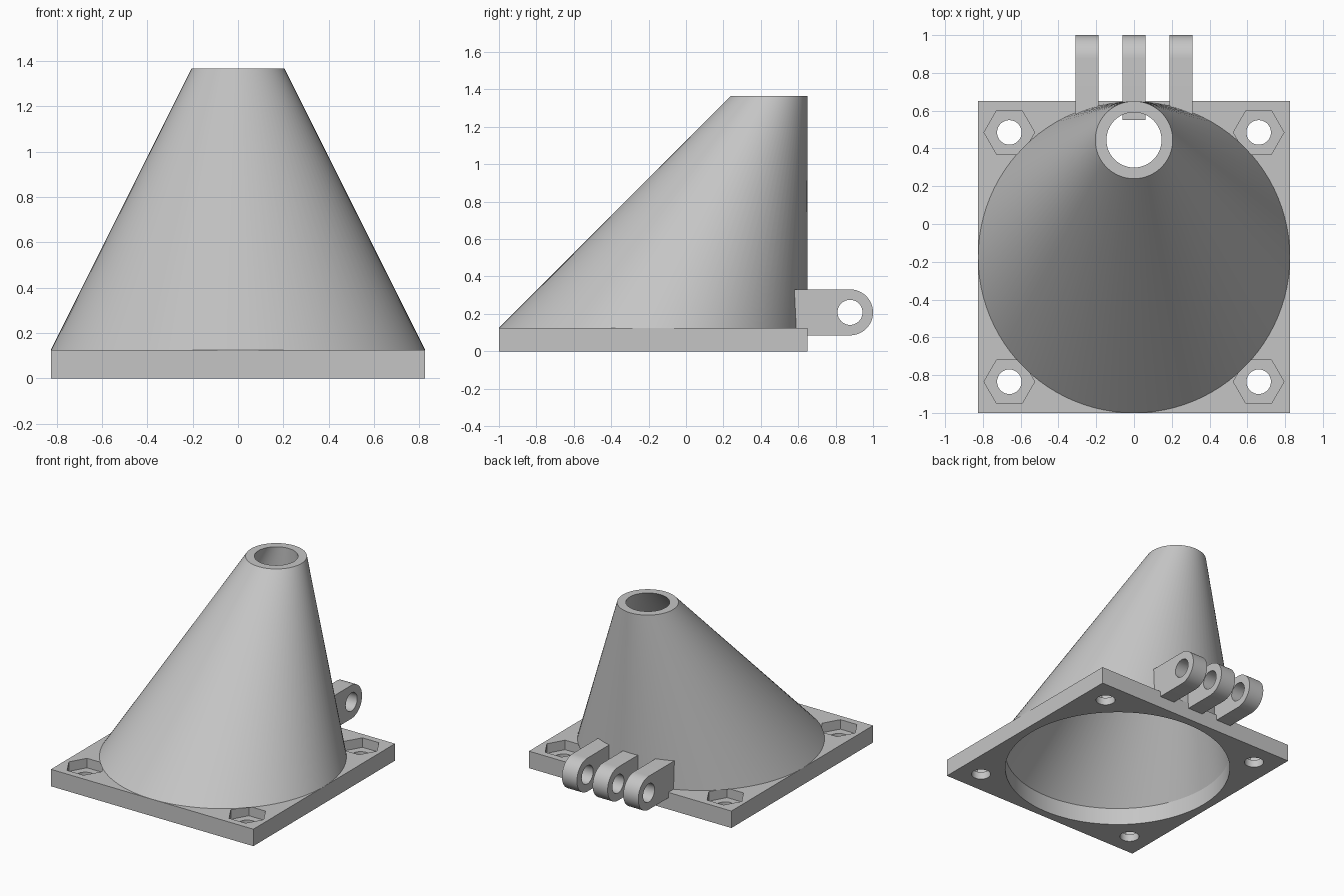
import bpy
import bmesh
import math

cube = bpy.data.objects.get("Cube")
if cube:
    bpy.data.objects.remove(cube, do_unlink=True)

grey = bpy.data.materials.new("light grey")
grey.use_nodes = True
colour = (0.56, 0.56, 0.56, 1)
grey.diffuse_color = colour
grey.node_tree.nodes["Principled BSDF"].inputs["Base Color"].default_value = colour

SEGMENTS = 96
TOP = 1.365        # duct height
PLATE = 0.125      # plate thickness
HALF = 0.825       # plate half width
MOUTH_Y, SPOUT_Y = -0.175, 0.445


def make_object(name, bm):
    bmesh.ops.recalc_face_normals(bm, faces=bm.faces[:])
    mesh = bpy.data.meshes.new(name)
    bm.to_mesh(mesh)
    bm.free()
    mesh.materials.append(grey)
    obj = bpy.data.objects.new(name, mesh)
    bpy.context.collection.objects.link(obj)
    return obj


def select_only(obj):
    bpy.ops.object.select_all(action="DESELECT")
    obj.select_set(True)
    bpy.context.view_layer.objects.active = obj


def smooth(obj):
    select_only(obj)
    bpy.ops.object.shade_smooth_by_angle(angle=math.radians(30))


def ring(bm, y, z, radius):
    angles = [math.tau * i / SEGMENTS for i in range(SEGMENTS)]
    return [bm.verts.new((radius * math.cos(a), y + radius * math.sin(a), z)) for a in angles]


def extrude_outline(bm, outline, offset):
    face = bm.faces.new([bm.verts.new(p) for p in outline])
    result = bmesh.ops.extrude_face_region(bm, geom=[face])
    verts = [v for v in result["geom"] if isinstance(v, bmesh.types.BMVert)]
    bmesh.ops.translate(bm, verts=verts, vec=offset)


def prism(name, x, y, bottom, top, radius, sides):
    angles = [math.tau * i / sides for i in range(sides)]
    outline = [(x + radius * math.cos(a), y + radius * math.sin(a), bottom) for a in angles]
    bm = bmesh.new()
    extrude_outline(bm, outline, (0, 0, top - bottom))
    return make_object(name, bm)


def cut(target, cutter):
    cutter.hide_render = True
    mod = target.modifiers.new("cut", "BOOLEAN")
    mod.operation = "DIFFERENCE"
    mod.solver = "EXACT"
    mod.object = cutter
    select_only(target)
    bpy.ops.object.modifier_apply(modifier=mod.name)
    bpy.data.objects.remove(cutter, do_unlink=True)


# Square base plate with a wide mouth and four screw holes with nut pockets
bm = bmesh.new()
corners = [(-HALF, -1, 0), (HALF, -1, 0), (HALF, 0.65, 0), (-HALF, 0.65, 0)]
extrude_outline(bm, corners, (0, 0, PLATE))
plate = make_object("base_plate", bm)
cut(plate, prism("mouth_cutter", 0, MOUTH_Y, -0.1, 0.3, 0.765, SEGMENTS))
for x in (-0.66, 0.66):
    for y in (MOUTH_Y - 0.66, MOUTH_Y + 0.66):
        cut(plate, prism("pocket_cutter", x, y, 0.055, 0.3, 0.134, 6))
        cut(plate, prism("screw_cutter", x, y, -0.1, 0.3, 0.065, 32))
smooth(plate)

# Hollow slanted cone, leaning so that its back is upright
bm = bmesh.new()
loops = [ring(bm, MOUTH_Y, PLATE, 0.825), ring(bm, SPOUT_Y, TOP, 0.205),
         ring(bm, SPOUT_Y, TOP, 0.146), ring(bm, MOUTH_Y, PLATE, 0.765)]
for k, lower in enumerate(loops):
    upper = loops[(k + 1) % len(loops)]
    for i in range(SEGMENTS):
        j = (i + 1) % SEGMENTS
        bm.faces.new((lower[i], lower[j], upper[j], upper[i]))
smooth(make_object("cone_duct", bm))

# Three round-ended hinge lugs at the back, each with a cross hole
LUG_Y, LUG_Z, LUG_R, HOLE_R = 0.877, 0.208, 0.123, 0.067
STEPS = 24
for name, x in (("right_lug", -0.25), ("middle_lug", 0), ("left_lug", 0.25)):
    arc = [math.pi * (i / STEPS - 0.5) for i in range(STEPS + 1)]
    outline = [(x - 0.061, LUG_Y + LUG_R * math.cos(a), LUG_Z + LUG_R * math.sin(a)) for a in arc]
    outline += [(x - 0.061, 0.55, LUG_Z + LUG_R), (x - 0.061, 0.55, LUG_Z - LUG_R)]
    bm = bmesh.new()
    extrude_outline(bm, outline, (0.122, 0, 0))
    lug = make_object(name, bm)
    turn = [math.tau * i / 40 for i in range(40)]
    bm = bmesh.new()
    extrude_outline(bm, [(x - 0.2, LUG_Y + HOLE_R * math.cos(a), LUG_Z + HOLE_R * math.sin(a))
                         for a in turn], (0.4, 0, 0))
    cut(lug, make_object("pin_cutter", bm))
    smooth(lug)
